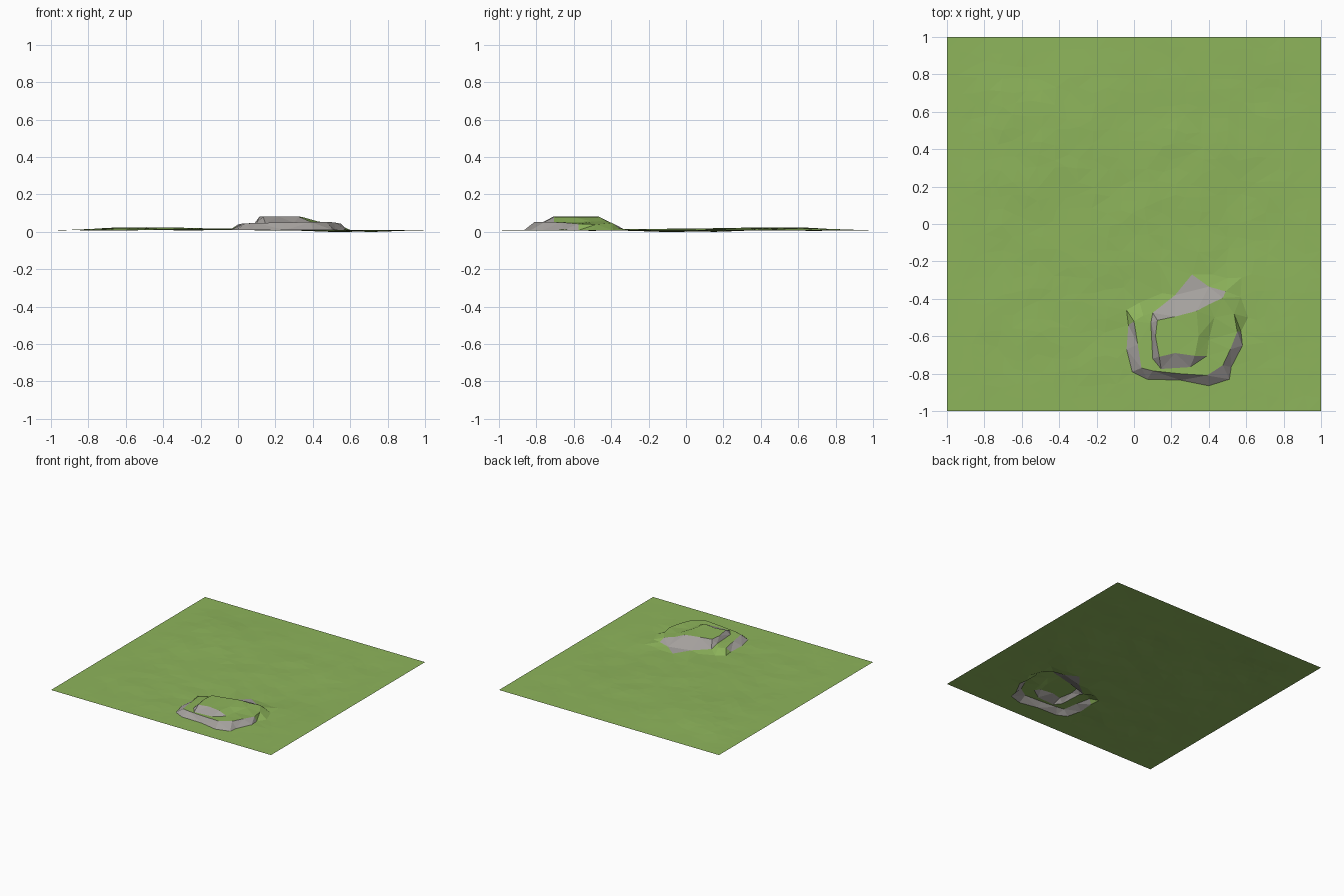
import bpy, bmesh, math, random
from mathutils import Vector, noise
from mathutils.geometry import delaunay_2d_cdt

if "Cube" in bpy.data.objects:
    bpy.data.objects.remove(bpy.data.objects["Cube"])

random.seed(4)


def material(name, rgb):
    m = bpy.data.materials.new(name)
    m.diffuse_color = (*rgb, 1)
    m.use_nodes = True
    m.node_tree.nodes["Principled BSDF"].inputs["Base Color"].default_value = m.diffuse_color
    return m


def bump(x, y, cx, cy, r):
    return math.exp(-((x - cx) ** 2 + (y - cy) ** 2) / (r * r))


def ground(x, y):
    """Gently rolling meadow, level along its border."""
    fade = min(1, (1 - max(abs(x), abs(y))) / 0.3)
    h = 0.013 * bump(x, y, -0.5, 0.5, 0.45) + 0.007 * bump(x, y, -0.1, -0.05, 0.4)
    h -= 0.008 * bump(x, y, 0.65, -0.05, 0.35)
    h += 0.005 * noise.noise(Vector((x * 6, y * 6, 3.3)))
    return 0.011 + fade * h


pts, heights, rocks = [], [], []


def add(points):
    """Register (x, y, z) points, z None means on the ground; return indices."""
    start = len(pts)
    for x, y, z in points:
        pts.append(Vector((x, y)))
        heights.append(ground(x, y) if z is None else z)
    return list(range(start, len(pts)))


# lower cliff band, foot and rim
foot = add([(x, y, None) for x, y in (
    (-.03, -.54), (-.04, -.67), (-.01, -.79), (.07, -.83), (.25, -.835),
    (.40, -.865), (.51, -.83), (.52, -.765), (.58, -.65), (.572, -.575))])
rim = add([(0, -.52, .042), (.02, -.645, .046), (.04, -.77, .047), (.10, -.785, .05),
           (.24, -.80, .052), (.39, -.81, .055), (.475, -.755, .055),
           (.515, -.67, .053), (.552, -.575, .045)])
rocks.append(foot + rim[::-1])

# upper cap, its cliff feet on the west, south and north
a, b, c, d, e, f, g, h = add([
    (.125, -.515, .083), (.22, -.495, .083), (.335, -.465, .083), (.345, -.6, .081),
    (.325, -.705, .083), (.22, -.69, .083), (.135, -.71, .083), (.115, -.6, .083)])
w0, w1, w2, s1, s2 = add([(.09, -.53, .05), (.10, -.72, .05), (.145, -.775, .05),
                          (.30, -.765, .051), (.39, -.705, .055)])
north = add([(.40, -.43, .062), (.475, -.395, .05), (.49, -.36, .022), (.40, -.335, .018),
             (.31, -.27, None), (.22, -.38, .018), (.10, -.475, .025)])
rocks += [[w0, w1, w2, g, h, a], [w2, s1, s2, e, f, g], [w0, a, b, c] + north]

# grassy shelf and skirt
add([(.43, -.5, .057), (.40, -.62, .055), (.05, -.49, .044), (.535, -.48, .042)])
add([(x, y, None) for x, y in ((-.04, -.46), (.03, -.42), (.15, -.37), (.42, -.27),
                               (.5, -.29), (.57, -.39), (.61, -.5))])

# meadow: jittered grid outside the hill
N = 28
for i in range(N + 1):
    for j in range(N + 1):
        x, y = -1 + 2 * i / N, -1 + 2 * j / N
        if 0 < i < N and 0 < j < N:
            x += random.uniform(-.02, .02)
            y += random.uniform(-.02, .02)
        if math.hypot(x - .27, y + .57) > .37:
            add([(x, y, None)])

cap = [a, b, c, d, e, f, g, h]
edges = [(cap[i], cap[(i + 1) % 8]) for i in range(8)]
v2, _, tris, orig_v, _, orig_f = delaunay_2d_cdt(pts, edges, rocks, 0, 1e-5)

# one open terrain sheet, rock wherever a triangle lies in a cliff outline
bm = bmesh.new()
zs = [heights[o[0]] if o else 0.05 for o in orig_v]
low = min(zs)
verts = [bm.verts.new((p.x, p.y, z - low)) for p, z in zip(v2, zs)]
for tri, src in zip(tris, orig_f):
    face = bm.faces.new([verts[i] for i in tri])
    face.normal_update()
    if face.normal.z < 0:
        face.normal_flip()
    face.material_index = 1 if src else 0
mesh = bpy.data.meshes.new("terrain")
bm.to_mesh(mesh)
bm.free()
mesh.materials.append(material("grass green", (.27, .46, .105)))
mesh.materials.append(material("rock grey", (.37, .35, .335)))
bpy.context.collection.objects.link(bpy.data.objects.new("terrain", mesh))
